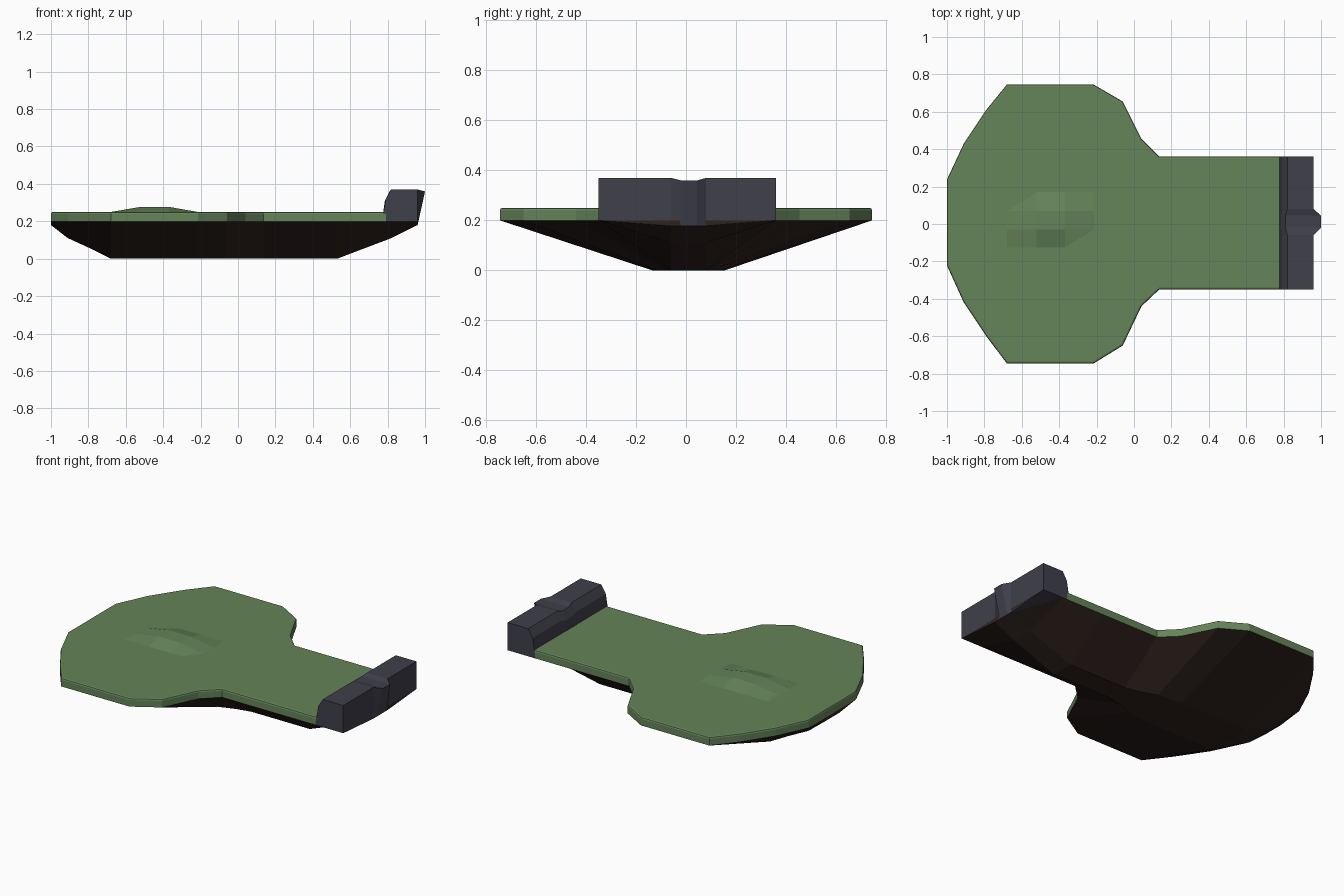
import bpy, bmesh

if "Cube" in bpy.data.objects:
    bpy.data.objects.remove(bpy.data.objects["Cube"])

def material(name, rgb):
    m = bpy.data.materials.new(name)
    m.diffuse_color = (*rgb, 1)
    m.use_nodes = True
    m.node_tree.nodes["Principled BSDF"].inputs["Base Color"].default_value = m.diffuse_color
    return m

GREEN = material("green", (0.13, 0.23, 0.10))
BROWN = material("dark_brown", (0.028, 0.016, 0.013))
SLATE = material("slate", (0.05, 0.05, 0.07))

def finish(name, bm, mat):
    bmesh.ops.recalc_face_normals(bm, faces=bm.faces[:])
    me = bpy.data.meshes.new(name)
    bm.to_mesh(me)
    bm.free()
    me.materials.append(mat)
    ob = bpy.data.objects.new(name, me)
    bpy.context.collection.objects.link(ob)
    return ob

def loft(name, sections, mat):
    """Skin a row of closed cross-sections and cap both ends."""
    bm = bmesh.new()
    rings = [[bm.verts.new(p) for p in s] for s in sections]
    n = len(rings[0])
    for a, b in zip(rings, rings[1:]):
        for i in range(n):
            j = (i + 1) % n
            bm.faces.new((a[i], a[j], b[j], b[i]))
    bm.faces.new(rings[0])
    bm.faces.new(rings[-1])
    return finish(name, bm, mat)

# Deck outline stations: x, low y, high y, keel half width, keel z
stations = [
    (-1.00, -0.222, 0.238, 0.07, 0.18),
    (-0.91, -0.42, 0.43, 0.10, 0.11),
    (-0.79, -0.60, 0.61, 0.125, 0.055),
    (-0.68, -0.745, 0.745, 0.145, 0.0),
    (-0.215, -0.745, 0.745, 0.145, 0.0),
    (-0.06, -0.65, 0.655, 0.125, 0.0),
    (0.04, -0.44, 0.455, 0.09, 0.0),
    (0.135, -0.35, 0.36, 0.07, 0.0),
    (0.53, -0.35, 0.36, 0.07, 0.0),
    (0.82, -0.35, 0.36, 0.07, 0.11),
    (0.96, -0.35, 0.36, 0.07, 0.18),
]

# Tapered hull with a flat keel
loft("hull", [[(x, lo, 0.2), (x, hi, 0.2), (x, 0.01 + k, z), (x, 0.01 - k, z)]
              for x, lo, hi, k, z in stations], BROWN)

# Flat deck slab with a softened top rim
deck = [s for s in stations if s[0] < 0.5] + [(0.79, -0.35, 0.36, 0, 0)]
outline = [(s[0], s[1]) for s in deck] + [(s[0], s[2]) for s in reversed(deck)]
bm = bmesh.new()
base = bm.faces.new([bm.verts.new((x, y, 0.2)) for x, y in outline])
ext = bmesh.ops.extrude_face_region(bm, geom=[base], use_keep_orig=True)
top = [v for v in ext["geom"] if isinstance(v, bmesh.types.BMVert)]
bmesh.ops.translate(bm, verts=top, vec=(0, 0, 0.05))
rim = [e for e in bm.edges if all(v.co.z > 0.24 for v in e.verts)]
bmesh.ops.bevel(bm, geom=rim, offset=0.01, segments=2, profile=0.5, affect='EDGES')
finish("deck", bm, GREEN)

# Low raised hump on the deck
bm = bmesh.new()
xs, ys = (-0.68, -0.52, -0.37, -0.215), (-0.125, -0.03, 0.07, 0.17)
grid = [[bm.verts.new((x, y, 0.277 if i in (1, 2) and j in (1, 2) else 0.25))
         for j, y in enumerate(ys)] for i, x in enumerate(xs)]
for i in range(3):
    for j in range(3):
        bm.faces.new((grid[i][j], grid[i + 1][j], grid[i + 1][j + 1], grid[i][j + 1]))
hump = finish("deck_hump", bm, GREEN)

# End block with a proud, slightly sunken centre rib
def block_side(y, z):
    return [(0.77, y, 0.2), (0.79, y, 0.32), (0.82, y, 0.37), (0.96, y, 0.37), (0.96, y, z)]

def block_rib(y):
    return [(0.77, y, 0.2), (0.785, y, 0.31), (0.81, y, 0.36), (1.0, y, 0.36), (0.96, y, 0.178)]

loft("end_block", [block_side(-0.35, 0.2), block_side(-0.06, 0.178), block_rib(-0.02),
                   block_rib(0.045), block_side(0.08, 0.178), block_side(0.36, 0.2)], SLATE)
